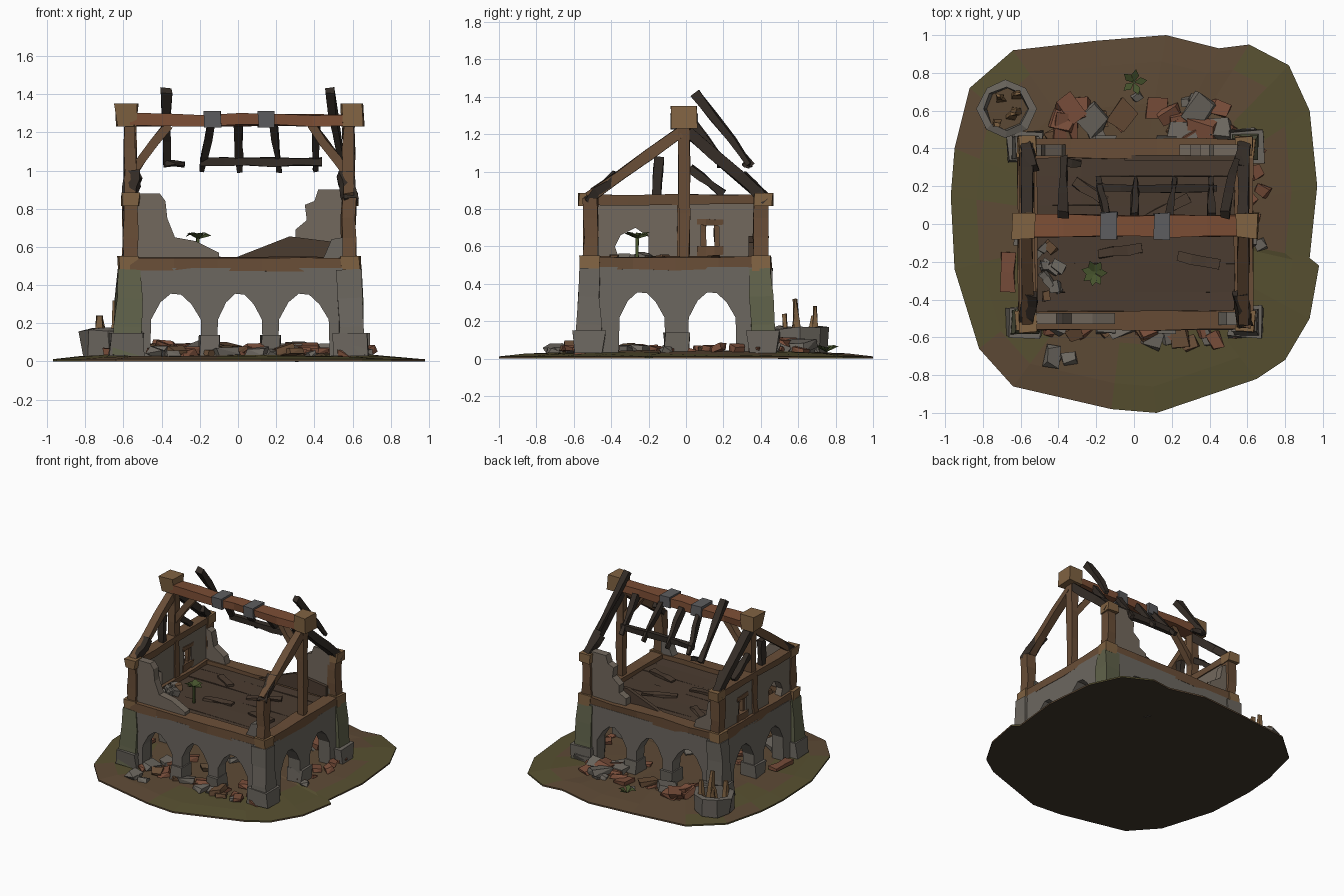
import bpy, bmesh, math, random
from mathutils import Vector, Matrix

if "Cube" in bpy.data.objects:
    bpy.data.objects.remove(bpy.data.objects["Cube"])

random.seed(7)
R = random.uniform


def mat(name, r, g, b):
    m = bpy.data.materials.new(name)
    m.diffuse_color = (r, g, b, 1)
    m.use_nodes = True
    m.node_tree.nodes["Principled BSDF"].inputs["Base Color"].default_value = m.diffuse_color
    return m


STONE = mat("stone", .15, .135, .115)
MOSSY = mat("mossy_stone", .12, .125, .07)
PLASTER = mat("plaster", .17, .14, .11)
WOOD = mat("wood", .14, .075, .038)
CUT = mat("cut_wood", .22, .125, .055)
DARK = mat("charred_wood", .035, .026, .02)
RIDGE = mat("red_wood", .20, .075, .035)
TILE = mat("clay_tile", .19, .075, .042)
SOIL = mat("soil", .11, .068, .036)
MOSS = mat("mossy_soil", .095, .08, .03)
FLOOR = mat("floor_wood", .07, .045, .03)
IRON = mat("iron", .11, .11, .115)
LEAF = mat("leaf", .06, .085, .025)
BASE = mat("dark_soil", .05, .038, .025)


def finish(name, bm, *mats):
    bmesh.ops.recalc_face_normals(bm, faces=bm.faces)
    me = bpy.data.meshes.new(name)
    bm.to_mesh(me)
    bm.free()
    for m in mats:
        me.materials.append(m)
    ob = bpy.data.objects.new(name, me)
    bpy.context.collection.objects.link(ob)
    return ob


def prism(name, pts, axis, c, depth, m):
    """Extrude an (along, z) outline; axis 'x' runs along x at y=c, 'y' along y at x=c."""
    bm = bmesh.new()
    rings = []
    for o in (c - depth / 2, c + depth / 2):
        rings.append([bm.verts.new((a, o, z) if axis == 'x' else (o, a, z)) for a, z in pts])
    bm.faces.new(rings[0])
    bm.faces.new(rings[1])
    n = len(pts)
    for i in range(n):
        j = (i + 1) % n
        bm.faces.new((rings[0][i], rings[0][j], rings[1][j], rings[1][i]))
    bm.normal_update()
    bmesh.ops.triangulate(bm, faces=[f for f in bm.faces if len(f.verts) > 4])
    return finish(name, bm, m)


def beam(name, p, q, w, h, m, jit=.006, segs=3, taper=1.0):
    """Rough-hewn four-sided timber from p to q."""
    p, q = Vector(p), Vector(q)
    d = (q - p).normalized()
    up = Vector((0, 0, 1)) if abs(d.z) < .95 else Vector((0, 1, 0))
    side = d.cross(up).normalized()
    up = side.cross(d)
    bm = bmesh.new()
    prev = None
    for i in range(segs + 1):
        t = i / segs
        s = 1 + (taper - 1) * t
        ring = [bm.verts.new(p.lerp(q, t) + side * (a * w * s / 2 + R(-jit, jit))
                             + up * (b * h * s / 2 + R(-jit, jit)))
                for a, b in ((-1, -1), (1, -1), (1, 1), (-1, 1))]
        if prev:
            for k in range(4):
                bm.faces.new((prev[k], prev[(k + 1) % 4], ring[(k + 1) % 4], ring[k]))
        else:
            bm.faces.new(ring)
        prev = ring
    bm.faces.new(prev)
    return finish(name, bm, m)


def block(name, c, s, m, jit=.008):
    c = Vector(c)
    h = Vector((0, 0, s[2] / 2))
    return beam(name, c - h, c + h, s[0], s[1], m, jit, 1)


def rubble(name, n, xr, yr, zr, size, flat, mats):
    """Scatter of angular chunks, each the hull of a few random points."""
    bm = bmesh.new()
    for _ in range(n):
        c = Vector((R(*xr), R(*yr), R(*zr)))
        s = R(.5, 1) * size
        rot = Matrix.Rotation(R(0, 6.3), 3, 'Z') @ Matrix.Rotation(R(-.4, .4), 3, 'X')
        vs = [bm.verts.new(c + rot @ Vector((x * s * R(.5, 1), y * s * R(.4, .8), z * s * flat)))
              for x in (-1, 1) for y in (-1, 1) for z in (-1, 1)]
        k = random.randrange(len(mats))
        res = bmesh.ops.convex_hull(bm, input=vs)
        for f in res["geom"]:
            if isinstance(f, bmesh.types.BMFace):
                f.material_index = k
    return finish(name, bm, *mats)


# Ground mound
outline = [(-.97, .15), (-.95, .4), (-.87, .72), (-.64, .92), (-.2, .97), (.17, 1), (.45, .93), (.61, .95),
           (.82, .84), (.93, .6), (.97, .2), (.93, -.18), (.98, -.22), (.93, -.5), (.8, -.72), (.65, -.82),
           (.12, -1), (-.12, -.98), (-.64, -.86), (-.82, -.66), (-.95, -.24)]
bm = bmesh.new()
rings = []
for s, z, j in ((1, 0, 0), (1, .012, 0), (.86, .024, .006), (.64, .036, .008), (.35, .04, .006)):
    rings.append([bm.verts.new((x * s, y * s, z + R(-j, j))) for x, y in outline])
n = len(outline)
bm.faces.new(rings[0]).material_index = 2
for a, b in zip(rings, rings[1:]):
    for i in range(n):
        f = bm.faces.new((a[i], a[(i + 1) % n], b[(i + 1) % n], b[i]))
        c = f.calc_center_median()
        f.material_index = 1 if (abs(c.x) > .6 or c.y < -.55) and R(0, 1) < .6 else 0
bm.faces.new(rings[-1])
finish("ground", bm, SOIL, MOSS, BASE)

XL, XR, YF, YB = -.565, .58, -.51, .40     # wall centre lines


# Arched stone ground floor
def arcade(name, lo, hi, spans, axis, c):
    pts = [(lo, .49), (lo - .02, .03)]
    for a, b in spans:
        w = b - a
        pts += [(a, .03), (a + .005, .22), (a + .2 * w, .31), (a + .4 * w, .355),
                (b - .4 * w, .35), (b - .2 * w, .30), (b - .005, .22), (b, .03)]
    prism(name, pts + [(hi + .02, .03), (hi, .49)], axis, c, .1, STONE)


xs = [(-.46, -.19), (-.11, .13), (.21, .48)]
ys = [(-.36, -.11), (.01, .27)]
for tag, y in (("front", YF), ("back", YB)):
    arcade(tag + "_arcade", -.6, .62, xs, 'x', y)
    for x in (-.15, .17):
        block(tag + "_pillar_foot", (x, y, .085), (.1, .13, .11), STONE)
for tag, x in (("left", XL), ("right", XR)):
    arcade(tag + "_arcade", -.53, .42, ys, 'y', x)
    block(tag + "_pillar_foot", (x, -.05, .085), (.13, .13, .11), STONE)

# Corner piers, posts and floor-beam blocks
for sx, x in ((-1, XL), (1, XR)):
    for sy, y in ((-1, YF), (1, YB)):
        beam("corner_pier", (x + sx * .02, y + sy * .015, .03), (x, y, .48), .145, .13,
             MOSSY if sx * sy > 0 else STONE, .01, 3, .85)
        block("pier_foot", (x + sx * .015, y + sy * .01, .09), (.18, .16, .12), STONE, .012)
        block("floor_beam_block", (x + sx * .01, y + sy * .005, .51), (.1, .1, .085), CUT)
        beam("corner_post", (x, y, .54), (x, y, .86), .075, .075, WOOD)
        if (sx, sy) != (1, -1):
            block("post_cap", (x, y + sy * .015, .85), (.09, .1, .07), CUT)

# Floor beams and floor
for y in (YF, YB):
    beam("long_floor_beam", (XL, y, .51), (XR, y, .51), .1, .07, WOOD, .006, 5)
for x in (XL, XR):
    beam("short_floor_beam", (x, YF, .51), (x, YB, .51), .1, .07, WOOD, .006, 4)
for i in range(6):
    y = -.44 + i * .154
    beam("floor_board", (XL, y, .495), (XR, y, .495), .156, .035, FLOOR, .004, 4)

# Broken plaster walls of the upper storey
prism("front_wall_remnant", [(-.55, .53), (-.55, .88), (-.41, .88), (-.38, .84), (-.37, .75), (-.33, .65),
                             (-.22, .63), (-.1, .57), (-.1, .53)], 'x', YF + .01, .06, PLASTER)
prism("back_wall_remnant", [(.56, .53), (.56, .9), (.42, .9), (.4, .84), (.35, .82), (.36, .74), (.3, .69),
                            (.3, .63), (.24, .6), (.24, .53)], 'x', YB - .01, .06, PLASTER)
prism("back_low_boards", [(-.05, .53), (.27, .655), (.55, .62), (.55, .53)], 'x', YB - .05, .03, FLOOR)
prism("back_left_remnant", [(-.55, .53), (-.55, .8), (-.49, .77), (-.47, .66), (-.38, .6), (-.36, .53)],
      'x', YB - .01, .06, PLASTER)
prism("front_right_remnant", [(.55, .53), (.55, .65), (.49, .64), (.46, .57), (.44, .53)],
      'x', YF + .01, .07, STONE)
prism("left_wall", [(-.5, .54), (-.5, .83), (.39, .83), (.39, .54), (.18, .54), (.175, .71), (.08, .72),
                    (.08, .54), (-.2, .54), (-.2, .65), (-.27, .70), (-.35, .66), (-.38, .6), (-.36, .54)],
      'y', XL, .055, PLASTER)
beam("window_sill", (XL, .06, .575), (XL, .2, .575), .065, .05, WOOD)
for y in (.075, .185):
    beam("window_jamb", (XL, y, .56), (XL, y, .73), .03, .07, WOOD, .004)
beam("window_lintel", (XL, .06, .73), (XL, .2, .73), .065, .03, WOOD, .004)
beam("left_wall_plate", (XL, -.57, .85), (XL, .46, .85), .08, .055, WOOD, .005, 4)
beam("left_wall_stud", (XL, -.02, .54), (XL, -.02, .84), .08, .055, WOOD)

# Gable trusses
for sx, x in ((-1, XL), (1, XR)):
    low = .86 if sx < 0 else .54
    beam("king_post", (x, -.01, low), (x, -.01, 1.25), .06, .06, WOOD)
    for sy, y in ((-1, -.52), (1, .42)):
        beam("gable_rafter", (x, -.01 + sy * .02, 1.21), (x, y, .86), .06, .055, WOOD if sy < 0 else DARK)
        beam("rafter_foot", (x - sx * .02, y * .7, .98), (x + sx * .01, y * 1.03, .84), .07, .05, DARK, .01)
    beam("ridge_brace", (x, -.01, .97), (x - sx * .2, -.01, 1.24), .05, .045, WOOD)
    block("ridge_cap", (x + sx * .02, -.01, 1.29), (.11, .13, .12), CUT, .01)
beam("gable_strut", (XL, -.155, .87), (XL, -.145, 1.08), .045, .045, DARK)
beam("gable_brace", (XL, .02, 1.02), (XL, .2, .88), .045, .04, DARK)

# Ridge beam with iron bands
beam("ridge_beam", (XL, -.01, 1.265), (XR, -.01, 1.265), .115, .06, RIDGE, .007, 6)
for x in (-.135, .15):
    block("iron_band", (x, -.01, 1.268), (.09, .14, .085), IRON, .005)


# Hanging charred roof timbers on the back slope
def rafter(x, dx, a, b, w=.04):
    beam("charred_rafter", (x, a[0], a[1]), (x + dx, b[0], b[1]), w, .045, DARK, .008, 3, .7)


rafter(-.375, .0, (.05, 1.42), (.35, 1.03), .05)
rafter(.48, .06, (.05, 1.42), (.34, 1.04), .05)
for x, dx in ((-.14, -.05), (0, .01), (.18, .04), (.41, .0)):
    rafter(x, dx, (.04, 1.25), (.24, 1.0))
beam("charred_purlin", (-.2, .19, 1.045), (.44, .19, 1.045), .04, .04, DARK, .007, 5)
beam("charred_stub", (-.38, .33, 1.04), (-.28, .32, 1.03), .05, .03, DARK, .01, 2, .4)

# Rubble, fallen boards and tiles
rubble("front_rubble", 22, (-.48, .55), (-.64, -.5), (.04, .07), .085, .25, [TILE, STONE, WOOD])
rubble("back_rubble", 28, (-.5, .6), (.44, .62), (.04, .075), .1, .25, [TILE, TILE, WOOD, STONE])
rubble("scattered_stone", 3, (-.45, -.3), (-.72, -.64), (.03, .05), .07, .35, [STONE])
rubble("back_stone", 4, (-.0, .4), (.62, .72), (.035, .055), .06, .4, [STONE])
rubble("side_rubble", 7, (.6, .7), (-.3, .4), (.04, .06), .05, .4, [STONE, TILE])
rubble("inner_rubble", 12, (-.52, -.4), (-.45, -.1), (.52, .55), .05, .5, [STONE, WOOD])
rubble("undercroft_rubble", 14, (-.4, .4), (-.4, .3), (.04, .06), .07, .3, [TILE, STONE, SOIL])
beam("fallen_tile", (-.67, -.36, .05), (-.66, -.15, .06), .07, .025, TILE, .008, 2)
for i in range(4):
    x, y = R(-.4, .3), R(-.3, .25)
    beam("fallen_board", (x, y, .52), (x + R(.15, .25), y + R(-.15, .15), .525), .05, .02, FLOOR)

# Round stone planter with broken stakes
bm = bmesh.new()
rings = []
for r, z in ((.145, .03), (.155, .165), (.115, .17), (.11, .07)):
    rings.append([bm.verts.new((-.675 + r * math.cos(k * math.pi / 4) + R(-.01, .01),
                                .61 + r * math.sin(k * math.pi / 4), z + R(-.01, .01))) for k in range(8)])
for a, b in zip(rings, rings[1:]):
    for i in range(8):
        bm.faces.new((a[i], a[(i + 1) % 8], b[(i + 1) % 8], b[i]))
bm.faces.new(rings[-1]).material_index = 1
bm.faces.new(rings[0])
finish("planter", bm, STONE, SOIL)
for dx, dy, h in ((-.05, -.07, .25), (.02, -.04, .26), (.05, -.01, .33), (-.03, .05, .24), (.05, .07, .29)):
    p = Vector((-.675 + dx, .61 + dy, .07))
    beam("planter_stake", p, p + Vector((R(-.02, .02), R(-.02, .02), h - .08)), .05, .03, CUT, .008, 2, .6)


# Leafy weeds
def weed(name, c, r, n):
    bm = bmesh.new()
    c = Vector(c)
    for k in range(n):
        a = k * 6.283 / n + R(-.2, .2)
        d, s = Vector((math.cos(a), math.sin(a), 0)), Vector((-math.sin(a), math.cos(a), 0))
        up = Vector((0, 0, 1))
        vs = [c, c + d * r * .55 + s * r * .3 + up * r * .5, c + d * r + up * r * R(.1, .6),
              c + d * r * .55 - s * r * .3 + up * r * .4]
        bm.faces.new([bm.verts.new(v) for v in vs])
    return finish(name, bm, LEAF)


weed("floor_weed", (-.21, -.26, .64), .07, 7)
beam("weed_stem", (-.21, -.26, .51), (-.21, -.26, .65), .015, .015, LEAF, .003, 2)
weed("back_weed", (-.0, .75, .035), .07, 5)
